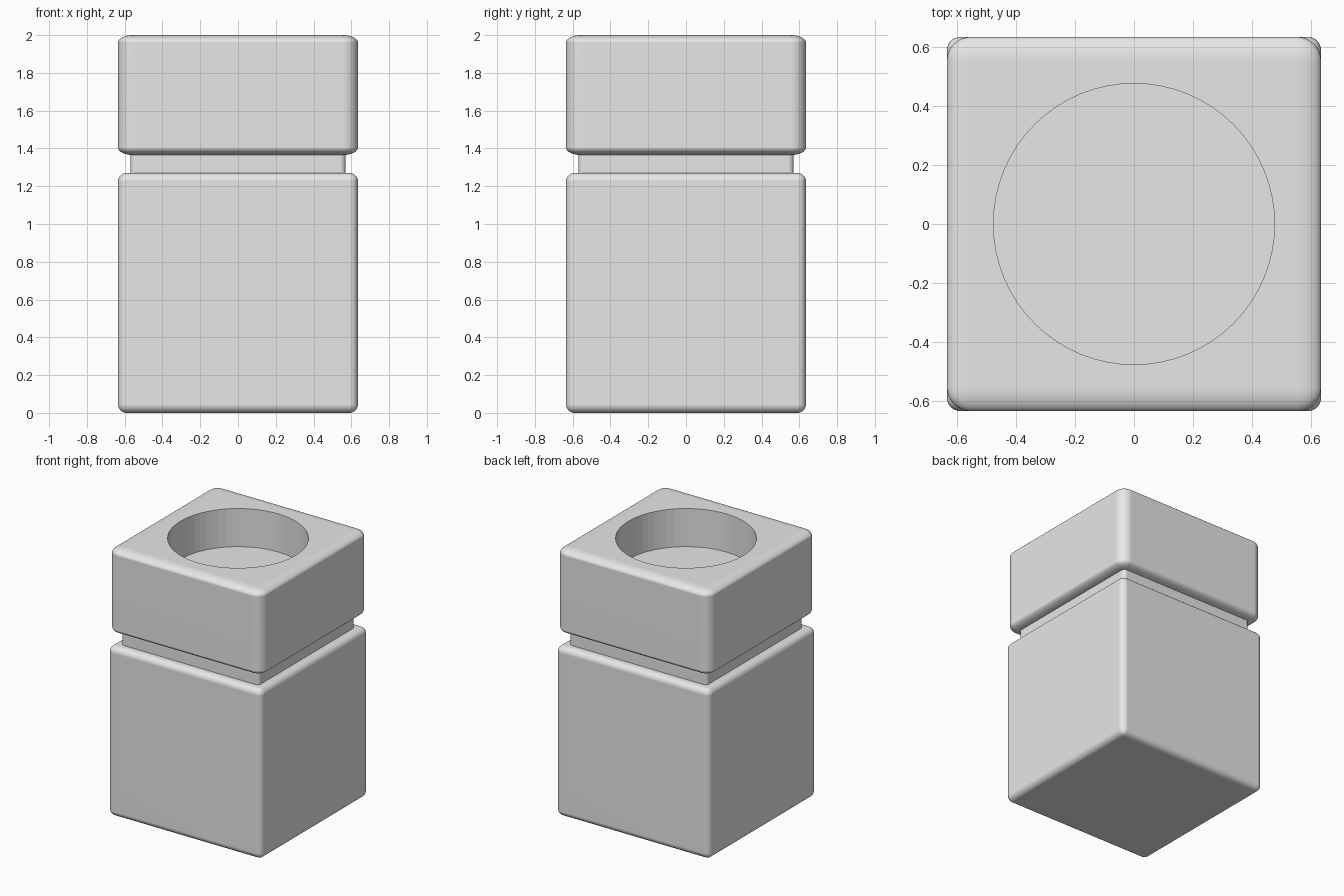
import bpy
import bmesh
from math import radians

cube = bpy.data.objects.get("Cube")
if cube:
    bpy.data.objects.remove(cube, do_unlink=True)

SIDE = 1.27
LIP = 2.0
HOLE_RADIUS, HOLE_DEPTH = 0.477, 0.285

grey = bpy.data.materials.new("plain grey")
grey.use_nodes = True
grey.diffuse_color = (0.8, 0.8, 0.8, 1)
grey.node_tree.nodes["Principled BSDF"].inputs["Base Color"].default_value = (0.8, 0.8, 0.8, 1)


def rounded_block(name, width, z0, z1, radius, squash=1.0):
    """Square block with rounded edges; squash flattens the rounding in z."""
    bm = bmesh.new()
    bmesh.ops.create_cube(bm, size=1)
    for v in bm.verts:
        v.co.x *= width
        v.co.y *= width
        v.co.z *= (z1 - z0) / squash
    bmesh.ops.bevel(bm, geom=bm.edges[:], offset=radius, segments=8,
                    profile=0.5, affect='EDGES', clamp_overlap=True)
    for v in bm.verts:
        v.co.z = v.co.z * squash + (z0 + z1) / 2
    mesh = bpy.data.meshes.new(name)
    bm.to_mesh(mesh)
    bm.free()
    mesh.materials.append(grey)
    obj = bpy.data.objects.new(name, mesh)
    bpy.context.collection.objects.link(obj)
    return obj


def activate(obj):
    bpy.ops.object.select_all(action='DESELECT')
    obj.select_set(True)
    bpy.context.view_layer.objects.active = obj


def finish(obj):
    """Smooth the rounded edges and keep the broad faces flat."""
    activate(obj)
    bpy.ops.object.shade_smooth_by_angle(angle=radians(30))
    weighted = obj.modifiers.new("flat faces", 'WEIGHTED_NORMAL')
    weighted.keep_sharp = True


# Stacked blocks: base, recessed neck and holder
base = rounded_block("base_block", SIDE, 0, SIDE, 0.045)
neck = rounded_block("neck", 1.14, 1.2, 1.44, 0.03)
holder = rounded_block("holder_block", SIDE, LIP - SIDE / 2, LIP, 0.08, squash=0.5)

# Round recess in the holder
bpy.ops.mesh.primitive_cylinder_add(vertices=64, radius=HOLE_RADIUS, depth=2 * HOLE_DEPTH,
                                    location=(0, 0, LIP))
cutter = bpy.context.object
cutter.name = "recess_cutter"
cutter.data.materials.append(grey)
activate(holder)
cut = holder.modifiers.new("recess", 'BOOLEAN')
cut.operation = 'DIFFERENCE'
cut.solver = 'EXACT'
cut.object = cutter
bpy.ops.object.modifier_apply(modifier=cut.name)
bpy.data.objects.remove(cutter, do_unlink=True)

for part in (base, neck, holder):
    finish(part)

# The recess wall stays faceted
for face in holder.data.polygons:
    c = face.center
    if c.x ** 2 + c.y ** 2 < (HOLE_RADIUS + 0.01) ** 2 and abs(face.normal.z) < 0.1:
        face.use_smooth = False
